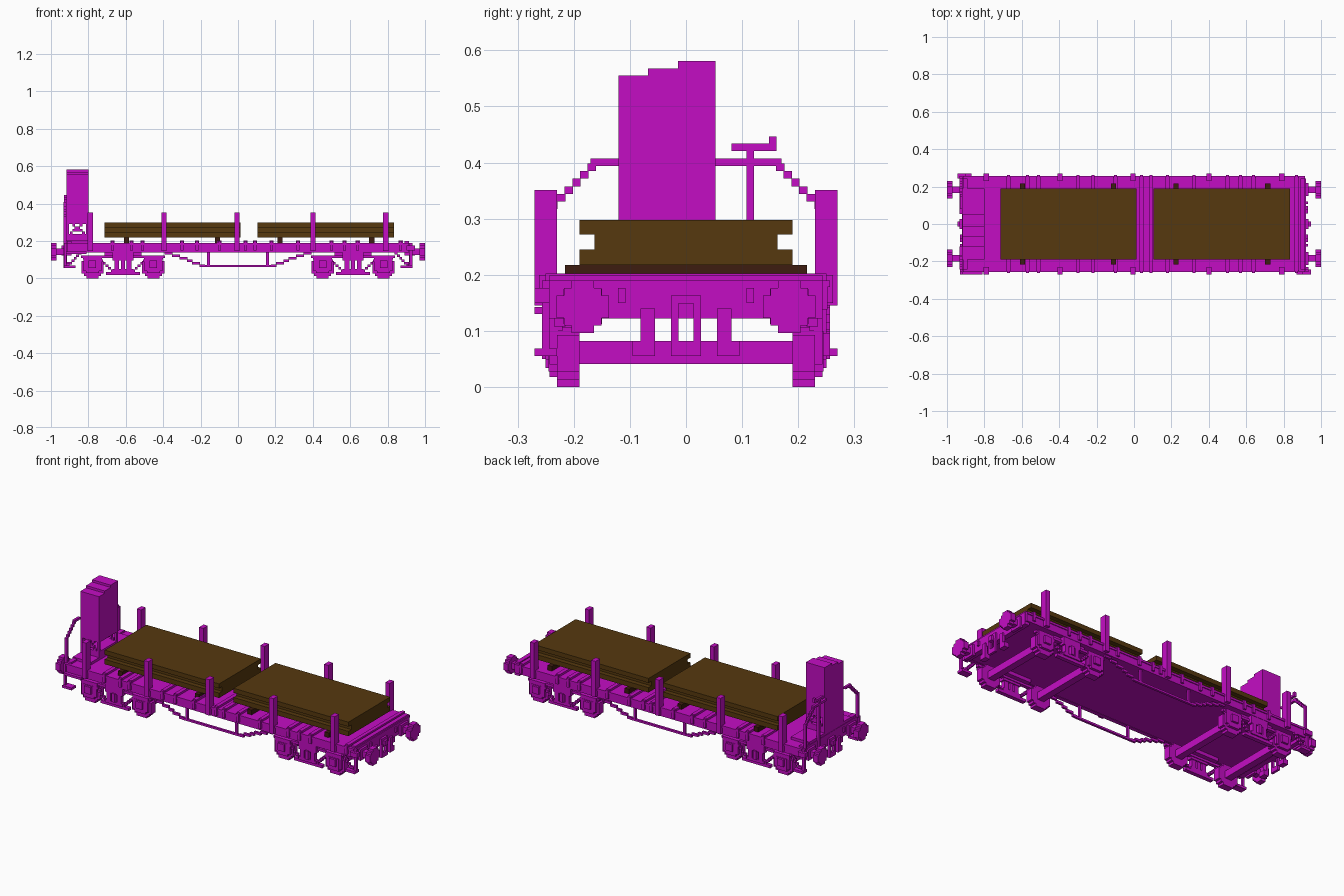
import bpy, bmesh
from mathutils import Matrix, Vector

if "Cube" in bpy.data.objects:
    bpy.data.objects.remove(bpy.data.objects["Cube"], do_unlink=True)

V = 0.0135  # block size


def material(name, rgb):
    m = bpy.data.materials.new(name)
    m.use_nodes = True
    m.diffuse_color = (*rgb, 1)
    m.node_tree.nodes["Principled BSDF"].inputs["Base Color"].default_value = (*rgb, 1)
    return m


MAGENTA = material("magenta paint", (0.55, 0.004, 0.55))
BROWN = material("brown timber", (0.093, 0.04, 0.0045))
DARK = material("dark timber", (0.047, 0.012, 0.005))


def part(name, boxes, mat=MAGENTA):
    """One object from boxes given as (x0, x1, y0, y1, z0, z1)."""
    bm = bmesh.new()
    for x0, x1, y0, y1, z0, z1 in boxes:
        size = Matrix.Diagonal((x1 - x0, y1 - y0, z1 - z0, 1))
        mid = Vector((x0 + x1, y0 + y1, z0 + z1)) / 2
        bmesh.ops.create_cube(bm, size=1, matrix=Matrix.Translation(mid) @ size)
    me = bpy.data.meshes.new(name)
    bm.to_mesh(me)
    bm.free()
    me.materials.append(mat)
    ob = bpy.data.objects.new(name, me)
    bpy.context.collection.objects.link(ob)
    return ob


def flip_x(boxes):
    return [(-b[1], -b[0], *b[2:]) for b in boxes]


def flip_y(boxes):
    return [(*b[:2], -b[3], -b[2], *b[4:]) for b in boxes]


def both_x(boxes):
    return boxes + flip_x(boxes)


def both_y(boxes):
    return boxes + flip_y(boxes)


def stepped(a0, b0, a1, b1):
    """Staircase of small rectangles along a line: (a0, a1, b0, b1) each."""
    n = max(1, round(max(abs(a1 - a0), abs(b1 - b0)) / V))
    out = []
    for i in range(n + 1):
        a = a0 + (a1 - a0) * i / n
        b = round((b0 + (b1 - b0) * i / n) / V) * V
        out.append((a - V * .55, a + V * .55, b - V / 2, b + V / 2))
    return out


def disc(r, cut):
    """Stepped octagon as three overlapping rectangles."""
    h = r - cut
    m = (r + h) / 2
    return [(-r, r, -h, h), (-h, h, -r, r), (-m, m, -m, m)]


# Deck, sills and end beams
part("deck", [(-.915, .915, -.243, .243, .14, .19)])
part("side_sill", both_y([(-.915, .915, .23, .252, .138, .19),
                          (-.915, .915, .243, .257, .178, .19)]))
part("end_beam", both_x([(.89, .92, -.243, .243, .122, .19),
                         (.89, .915, -.243, .243, .19, .2)]))
ribs = [-.67, -.57, -.51, -.3, -.22, -.1, .04, .09, .18, .32, .5, .57, .64, .87]
part("deck_rib", [(x - .011, x + .011, -.25, .25, .188, .202) for x in ribs])
part("sill_bracket", both_y([(x - .008, x + .008, .25, .262, .15, .2) for x in ribs]))

# Side stakes in pockets
stakes = [-.79, -.395, -.005, .4, .79]
part("side_stake", both_y([(x - V, x + V, .23, .27, .145, .351) for x in stakes]))

# Timber loads, grooved along both sides, on cross bearers
for name, x0, x1 in (("rear_load", -.715, .013), ("front_load", .105, .835)):
    part(name, [(x0, x1, -.19, .19, .217, .245), (x0, x1, -.163, .163, .245, .272),
                (x0, x1, -.19, .19, .272, .298)], BROWN)
part("load_bearer", [(x - V, x + V, -.216, .216, .19, .217)
                     for x in (-.597, -.11, .225, .715)], DARK)

# Brake cabin with stepped roof, braced on its legs
cx0, cx1 = -.918, -.8
part("brake_cabin", [(cx0, cx1, -.12, -.068, .29, .555), (cx0, cx1, -.068, -.014, .29, .568),
                     (cx0, cx1, -.014, .053, .29, .581)])
part("cabin_platform", [(cx0, cx1, -.19, .19, .19, .205), (cx0, cx1, -.12, .053, .19, .238)])
legs = [(a, a + V, b, b + V, .2, .3) for a in (cx0, cx1 - V) for b in (-.12, .0395)]
for za, zb in ((.235, .3), (.3, .235)):
    for y in (-.12, .0395):
        legs += [(a, b, y, y + V, c, d) for a, b, c, d in stepped(cx0 + V, za, cx1 - V, zb)]
legs += [(cx0, cx0 + V, -.12, .053, .2, .3)]
part("cabin_leg", legs)

# Handrails beside the cabin
rail = [(.23, .243, .19, .325), (.053, .17, .394, .407)] + stepped(.236, .322, .168, .395)
part("cabin_handrail", [(-.932, -.918, *r) for r in rail]
     + flip_y([(-.932, -.918, *r) for r in rail if r[0] > .06])
     + [(-.932, -.918, -.17, -.12, .394, .407)])
part("brake_crank", [(-.93, -.916, .108, .121, .16, .421), (-.93, -.916, .081, .161, .421, .434),
                     (-.93, -.916, .148, .161, .434, .446)])

# Buffers
buffers = [(.97, 1.0, .184 + a, .184 + b, .143 + c, .143 + d)
           for a, b, c, d in disc(.047, .027)]
buffers += [(.91, .975, .167, .201, .126, .16), (.915, .932, .15, .218, .112, .175)]
part("buffer", both_x(both_y(buffers)))

# Draw hooks and brake hoses
hook = [(.915, .932, -.027, .027, .122, .163), (.92, .945, -V, V, .122, .15),
        (.92, .934, -.027, -V, .055, .13), (.92, .934, V, .027, .055, .13),
        (.92, .934, -.027, .027, .055, .082)]
part("draw_hook", both_x(hook))
hose = [(.915, .93, .055, .081, .068, .14), (.9, .93, .055, .095, .055, .082),
        (.918, .93, .108, .121, .15, .176)]
part("brake_hose", both_x(both_y(hose)))

# Corner steps and grab irons
step = [(.918, .932, .243, .257, .055, .19), (.9, .945, .243, .27, .15, .176),
        (.87, .932, .23, .27, .055, .069)]
step += [(a, b, .243, .257, c, d) for a, b, c, d in stepped(.845, .13, .92, .065)]
part("corner_step", flip_y(step) + flip_x(step))
part("cabin_step", [(-.93, -.916, -.257, -.243, .068, .19), (-.92, -.81, -.27, -.23, .13, .143),
                    (-.93, -.87, -.27, -.23, .055, .069)])

# Trussing below the side sills
truss = [(-.19, .19, .23, .243, .06, .071)]
truss += both_x([(.15, .165, .23, .243, .06, .14)]
                + [(a, b, .23, .243, c, d) for a, b, c, d in stepped(.185, .068, .385, .14)])
part("truss_rod", both_y(truss))

# Bogies: wheels, axles and side frames
wheels, axles, frames = [], [], []
for bx in (-.615, .615):
    for side in (-.163, .163):
        wx = bx + side
        wheels += [(wx + a, wx + b, .19, .23, .06 + c, .06 + d) for a, b, c, d in disc(.06, .027)]
        axles.append((wx - .02, wx + .02, -.2, .2, .041, .082))
        # axle box, cover and hangers
        frames += [(wx - .034, wx + .034, .228, .245, .028, .1),
                   (wx - .02, wx + .02, .243, .257, .055, .096),
                   (wx - .05, wx + .05, .22, .243, .1, .122),
                   (wx - .048, wx - .034, .228, .243, .04, .11),
                   (wx + .034, wx + .048, .228, .243, .04, .11)]
        inner = bx + side * .35
        frames += [(a, b, .228, .243, c, d) for a, b, c, d in
                   stepped(wx - side * .3, .1, inner, .04)]
    # middle spring group and tie bars
    frames += [(bx - .225, bx + .225, .215, .235, .108, .122),
               (bx - .09, bx + .09, .22, .243, .018, .034),
               (bx - .055, bx + .055, .22, .25, .095, .14),
               (bx - .055, bx + .055, .22, .25, .034, .05),
               (bx - .045, bx - .02, .225, .25, .045, .1),
               (bx + .02, bx + .045, .225, .25, .045, .1),
               (bx - .01, bx + .01, .225, .257, .05, .1),
               (bx - .1, bx + .1, .19, .225, .12, .14)]
part("bogie_wheel", both_y(wheels))
part("bogie_axle", axles)
part("bogie_side_frame", both_y(frames))
